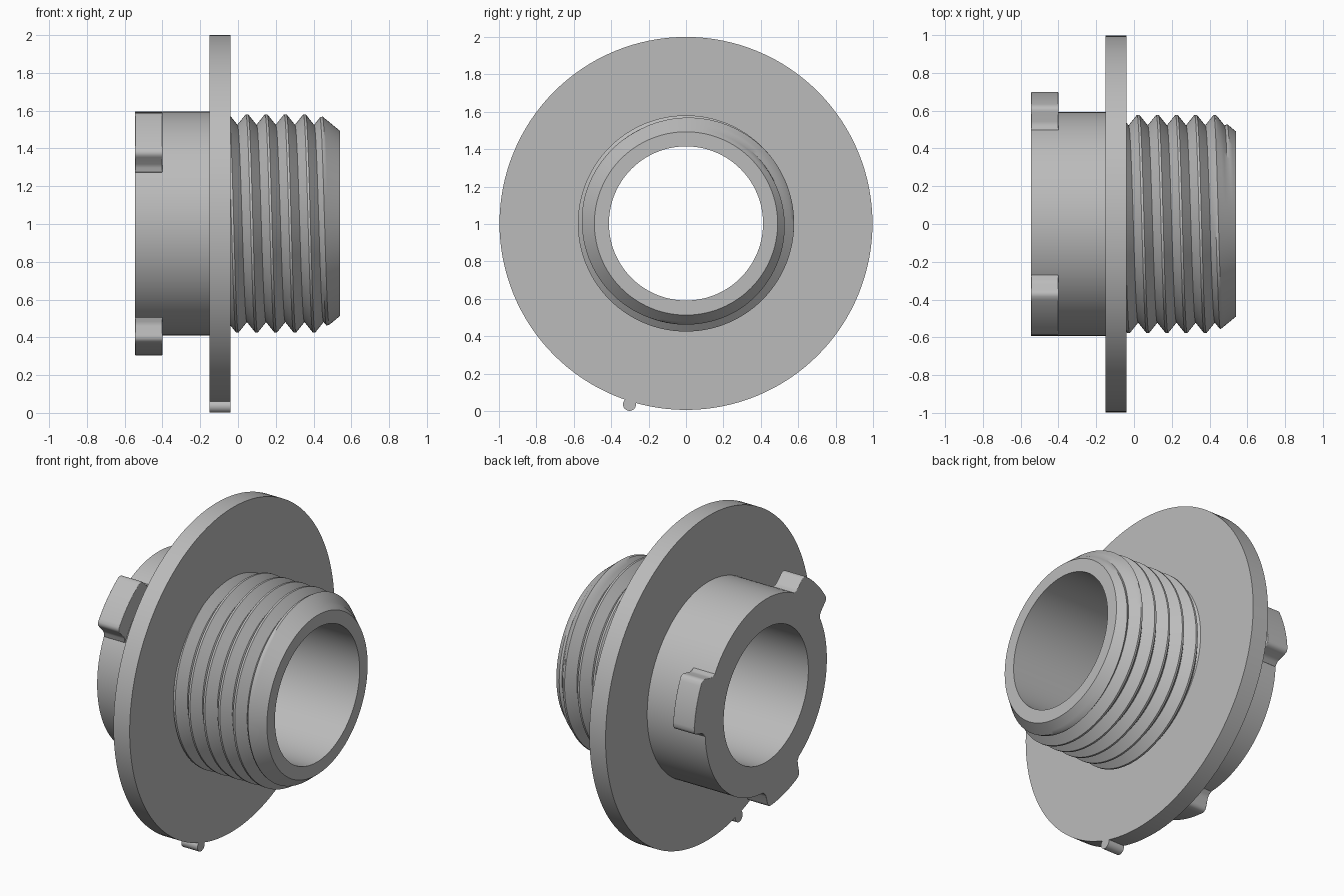
import bpy, bmesh, math

cube = bpy.data.objects.get("Cube")
if cube:
    bpy.data.objects.remove(cube, do_unlink=True)

AXIS_Z = 1.003      # height of the horizontal axis
SEGMENTS = 128
BORE = 0.412

grey = bpy.data.materials.new("plain grey")
grey.use_nodes = True
grey.diffuse_color = (0.5, 0.5, 0.5, 1)
grey.node_tree.nodes["Principled BSDF"].inputs["Base Color"].default_value = (0.5, 0.5, 0.5, 1)


def around(x, r, angle):
    """Point at a radius and angle (from +y towards +z) about the axis."""
    return (x, r * math.cos(angle), AXIS_Z + r * math.sin(angle))


def finish(name, bm, bevel=0.0):
    bmesh.ops.remove_doubles(bm, verts=bm.verts, dist=1e-5)
    bmesh.ops.dissolve_degenerate(bm, edges=bm.edges, dist=1e-5)
    bmesh.ops.recalc_face_normals(bm, faces=bm.faces)
    mesh = bpy.data.meshes.new(name)
    bm.to_mesh(mesh)
    bm.free()
    mesh.materials.append(grey)
    obj = bpy.data.objects.new(name, mesh)
    bpy.context.collection.objects.link(obj)
    if bevel:
        mod = obj.modifiers.new("rounded edges", "BEVEL")
        mod.width = bevel
        mod.segments = 4
        mod.angle_limit = math.radians(50)
    bpy.ops.object.select_all(action="DESELECT")
    obj.select_set(True)
    bpy.context.view_layer.objects.active = obj
    bpy.ops.object.shade_smooth_by_angle(angle=math.radians(32))
    return obj


def sweep(name, profile_at):
    """Closed ring whose (x, r) profile may change with the turn fraction."""
    bm = bmesh.new()
    rings = []
    for i in range(SEGMENTS + 1):
        turn = i / SEGMENTS
        rings.append([bm.verts.new(around(x, r, turn * math.tau))
                      for x, r in profile_at(turn)])
    for a, b in zip(rings, rings[1:]):
        for k in range(len(a)):
            j = (k + 1) % len(a)
            bm.faces.new((a[k], a[j], b[j], b[k]))
    return finish(name, bm)


# Collar and flange, each a plain turned ring
def ring(name, x0, x1, inner, outer):
    return sweep(name, lambda turn: [(x0, inner), (x0, outer), (x1, outer), (x1, inner)])


ring("collar", -0.545, -0.14, BORE, 0.592)
ring("flange", -0.15, -0.04, BORE, 0.997)

# Threaded spout: a helical ridge cut off by the end chamfer
PITCH, START, END = 0.1015, -0.05, 0.54
CREST, ROOT = 0.578, 0.522
STEPS = (0, 0.06, 0.2, 0.35, 0.5, 0.65, 0.8, 0.94)


def thread_profile(turn):
    points = [(START, BORE)]
    for lap in range(-3, 7):
        for step in STEPS:
            x = 0.022 + PITCH * (turn + lap + step)
            x = min(max(x, START), END)
            phase = ((x - 0.022) / PITCH - turn) % 1
            height = (abs(phase - 0.5) * 2) / 0.88
            r = ROOT + (CREST - ROOT) * min(height, 1)
            points.append((x, min(r, 0.49 + 0.82 * (END - x))))
    return points + [(END, BORE)]


sweep("threaded_spout", thread_profile)

# Three locking lugs with filleted roots and rounded shoulders
half = [(0.182, 0.562), (0.18, 0.568), (0.166, 0.583), (0.161, 0.605),
        (0.16, 0.655), (0.158, 0.668), (0.152, 0.677), (0.142, 0.685)]
crown = [(0.7 * math.sin(a), 0.7 * math.cos(a))
         for a in (math.radians(d) for d in range(10, -11, -2))]
outline = half + crown + [(-t, r) for t, r in reversed(half)]

for name, centre in (("side_lug", 15), ("upper_lug", 135), ("lower_lug", 255)):
    bm = bmesh.new()
    caps = []
    for x in (-0.545, -0.4):
        caps.append([bm.verts.new(around(x, math.hypot(t, r),
                     math.radians(centre) + math.atan2(t, r))) for t, r in outline])
        bm.faces.new(caps[-1])
    for k in range(len(outline)):
        j = (k + 1) % len(outline)
        bm.faces.new((caps[0][k], caps[0][j], caps[1][j], caps[1][k]))
    finish(name, bm, bevel=0.018)

# Small round index nub on the flange rim
bm = bmesh.new()
nub = [[bm.verts.new((x, -0.302 + 0.035 * math.cos(k * math.tau / 32),
                      0.036 + 0.035 * math.sin(k * math.tau / 32)))
        for k in range(32)] for x in (-0.15, -0.04)]
for loop in nub:
    bm.faces.new(loop)
for k in range(32):
    j = (k + 1) % 32
    bm.faces.new((nub[0][k], nub[0][j], nub[1][j], nub[1][k]))
finish("index_nub", bm)
